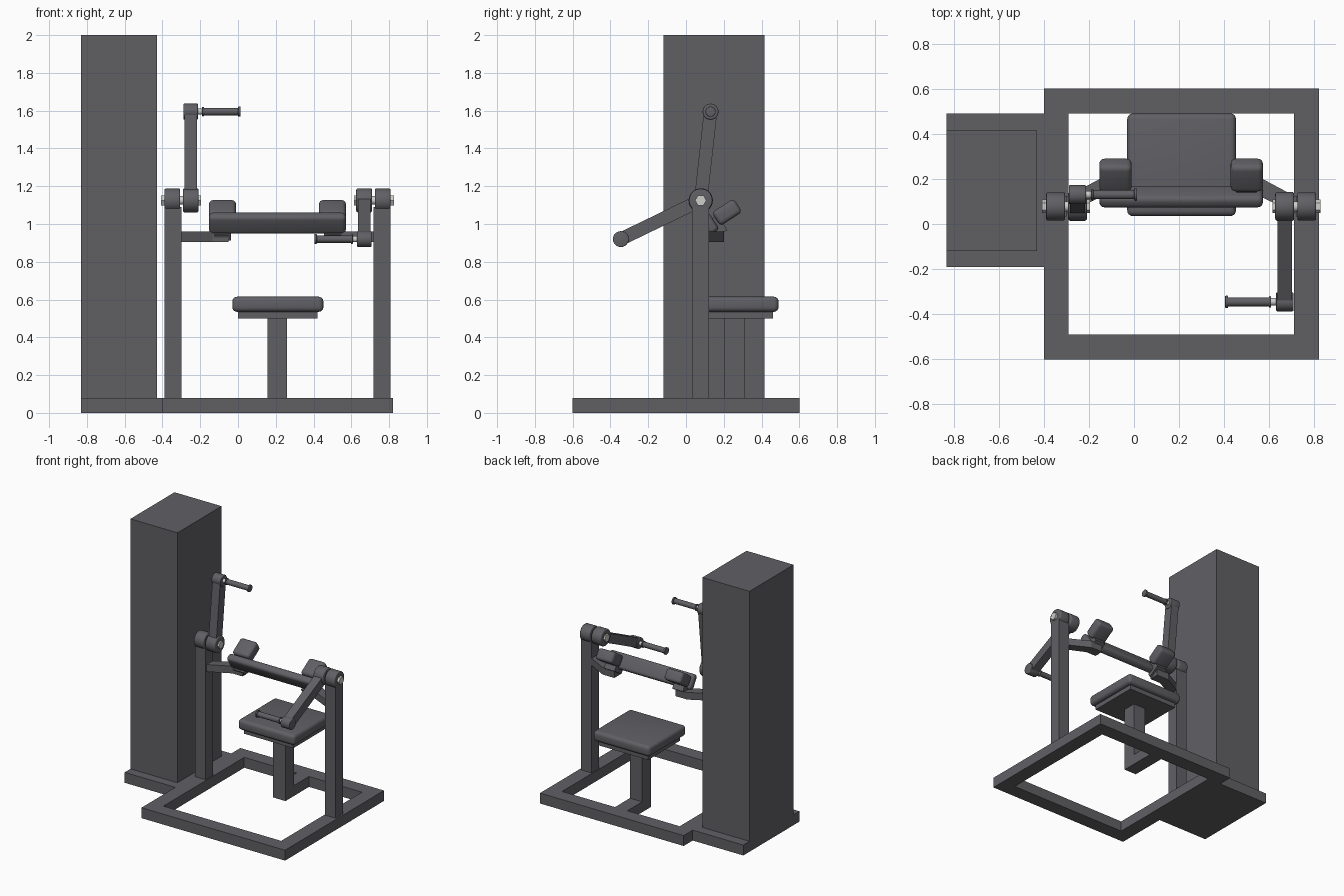
import bpy, bmesh, math
from mathutils import Matrix, Vector

if "Cube" in bpy.data.objects:
    bpy.data.objects.remove(bpy.data.objects["Cube"])


def material(name, rgb):
    m = bpy.data.materials.new(name)
    m.diffuse_color = (*rgb, 1)
    m.use_nodes = True
    m.node_tree.nodes["Principled BSDF"].inputs["Base Color"].default_value = m.diffuse_color
    return m


GREY = material("dark grey", (0.118, 0.115, 0.127))
SILVER = material("silver", (0.62, 0.62, 0.60))


def finish(name, bm, mat=GREY, smooth=False):
    bmesh.ops.recalc_face_normals(bm, faces=bm.faces)
    me = bpy.data.meshes.new(name)
    bm.to_mesh(me)
    bm.free()
    ob = bpy.data.objects.new(name, me)
    bpy.context.collection.objects.link(ob)
    me.materials.append(mat)
    if smooth:
        bpy.ops.object.select_all(action='DESELECT')
        ob.select_set(True)
        bpy.context.view_layer.objects.active = ob
        bpy.ops.object.shade_smooth_by_angle(angle=math.radians(35))
    return ob


def box(name, center, size, tilt=0, bevel=0, mat=GREY):
    """Box turned about x by tilt degrees, with optional rounded edges."""
    bm = bmesh.new()
    bmesh.ops.create_cube(bm, size=1)
    bmesh.ops.scale(bm, vec=size, verts=bm.verts)
    if bevel:
        bmesh.ops.bevel(bm, geom=bm.edges[:], offset=bevel, segments=4,
                        profile=0.5, affect='EDGES')
    bm.transform(Matrix.Translation(center) @ Matrix.Rotation(math.radians(tilt), 4, 'X'))
    return finish(name, bm, mat, bevel > 0)


def span(name, x, y, z, **kw):
    return box(name, ((x[0] + x[1]) / 2, (y[0] + y[1]) / 2, (z[0] + z[1]) / 2),
               (x[1] - x[0], y[1] - y[0], z[1] - z[0]), **kw)


def rod(name, x, y, z, r, sides=32, bevel=0, mat=GREY):
    """Cylinder lying along x from x[0] to x[1]."""
    bm = bmesh.new()
    length = abs(x[1] - x[0])
    bmesh.ops.create_cone(bm, cap_ends=True, segments=sides, radius1=r, radius2=r, depth=length)
    if bevel:
        rims = [e for e in bm.edges if abs(e.verts[0].co.z - e.verts[1].co.z) < 1e-5]
        bmesh.ops.bevel(bm, geom=rims, offset=bevel, segments=3, profile=0.5, affect='EDGES')
    bm.transform(Matrix.Translation(((x[0] + x[1]) / 2, y, z)) @ Matrix.Rotation(math.pi / 2, 4, 'Y'))
    return finish(name, bm, mat, sides > 8)


def prism(name, points, z0, z1):
    bm = bmesh.new()
    f = bm.faces.new([bm.verts.new((x, y, z0)) for x, y in points])
    ext = bmesh.ops.extrude_face_region(bm, geom=[f])["geom"]
    bmesh.ops.translate(bm, vec=(0, 0, z1 - z0),
                        verts=[v for v in ext if isinstance(v, bmesh.types.BMVert)])
    return finish(name, bm)


# Floor frame and weight tower
span("base_front_rail", (-0.40, 0.82), (-0.60, -0.49), (0, 0.08))
span("base_back_rail", (-0.40, 0.82), (0.49, 0.60), (0, 0.08))
span("base_left_rail", (-0.40, -0.29), (-0.49, 0.49), (0, 0.08))
span("base_right_rail", (0.71, 0.82), (-0.49, 0.49), (0, 0.08))
span("tower_plinth", (-0.83, -0.40), (-0.19, 0.49), (0, 0.08))
span("tower", (-0.83, -0.43), (-0.12, 0.415), (0.08, 2.0))

# Seat on its post
span("seat_foot", (0.155, 0.26), (0.205, 0.49), (0, 0.08))
span("seat_post", (0.155, 0.26), (0.205, 0.31), (0.0, 0.505))
span("seat_plate", (0.0, 0.42), (0.07, 0.46), (0.50, 0.54))
span("seat_cushion", (-0.03, 0.452), (0.035, 0.49), (0.535, 0.615), bevel=0.025)

# Sides mirror about MID; s = -1 is left, 1 is right
MID, PY, PZ = 0.209, 0.078, 1.125
TILT = 33


def sx(s, *d):
    return tuple(sorted(MID + s * v for v in d))


def arm(side, s, y, z):
    """Swinging arm from the pivot hub to a cross handle at y, z."""
    rod(side + "_arm_hub", sx(s, 0.417, 0.501), PY, PZ, 0.064, bevel=0.01)
    d = Vector((0, y - PY, z - PZ))
    mid = Vector((MID + s * 0.459, PY, PZ)) + d / 2
    box(side + "_arm", mid, (0.066, 0.07, d.length), math.degrees(math.atan2(-d.y, d.z)))
    rod(side + "_arm_end", sx(s, 0.421, 0.498), y, z, 0.042, bevel=0.005)
    # handle always points inward
    a = MID + s * 0.421
    h = lambda p, q: (a - s * p, a - s * q)
    rod(side + "_handle_collar", h(0, 0.03), y, z, 0.016, mat=SILVER)
    rod(side + "_grip_inner_flange", h(0.022, 0.032), y, z, 0.025, bevel=0.003)
    rod(side + "_grip", h(0.03, 0.215), y, z, 0.02)
    rod(side + "_grip_outer_flange", h(0.213, 0.226), y, z, 0.027, bevel=0.003)


for side, s in (("left", -1), ("right", 1)):
    # Upright with pivot housing and bolt
    span(side + "_upright", sx(s, 0.508, 0.598), (0.033, 0.123), (0.08, 1.09))
    rod(side + "_pivot_housing", sx(s, 0.515, 0.598), PY, PZ, 0.062, bevel=0.006)
    rod(side + "_pivot_shaft", sx(s, 0.41, 0.61), PY, PZ, 0.022, mat=SILVER)
    rod(side + "_outer_bolt_head", sx(s, 0.598, 0.617), PY, PZ, 0.03, sides=6, mat=SILVER)
    rod(side + "_inner_bolt_head", sx(s, 0.405, 0.418), PY, PZ, 0.03, sides=6, mat=SILVER)

    # Bent bracket carrying the elbow pads
    outline = [(0.51, 0.045), (0.51, 0.12), (0.36, 0.20), (0.26, 0.20), (0.26, 0.125), (0.345, 0.125)]
    prism(side + "_pad_bracket", [(MID + s * x, y) for x, y in outline], 0.905, 0.96)
    cx = MID + s * 0.29
    box(side + "_pad_support", (cx, 0.168, 0.955), (0.09, 0.10, 0.035), TILT)
    box(side + "_pad_strut", (cx, 0.175, 1.0), (0.09, 0.035, 0.09), TILT)
    box(side + "_elbow_pad", (MID + s * 0.291, 0.217, 1.062), (0.143, 0.138, 0.085), TILT, bevel=0.022)

arm("left", -1, 0.13, 1.595)
arm("right", 1, -0.345, 0.92)

# Long cross pad between the brackets
box("cross_pad", (MID, 0.121, 1.005), (0.725, 0.058, 0.115), TILT, bevel=0.022)
